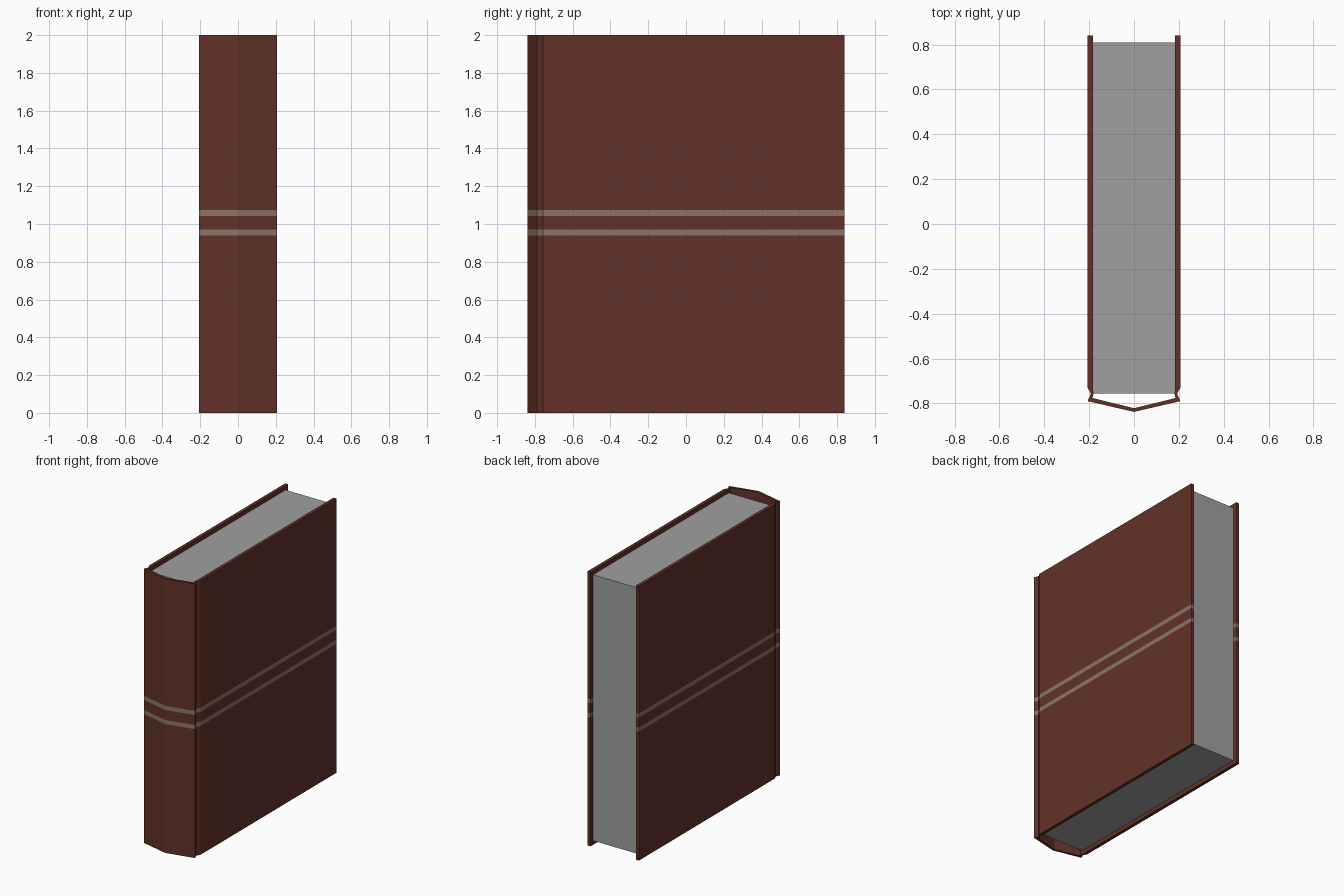
import bpy, bmesh

if "Cube" in bpy.data.objects:
    bpy.data.objects.remove(bpy.data.objects["Cube"])


def material(name, rgb):
    m = bpy.data.materials.new(name)
    m.diffuse_color = (*rgb, 1)
    m.use_nodes = True
    m.node_tree.nodes["Principled BSDF"].inputs["Base Color"].default_value = m.diffuse_color
    return m


brown = material("brown_leather", (0.122, 0.031, 0.021))
band = material("pale_band", (0.26, 0.178, 0.146))
paper = material("grey_paper", (0.35, 0.35, 0.35))


def finish(bm, name, mats):
    bmesh.ops.recalc_face_normals(bm, faces=bm.faces)
    me = bpy.data.meshes.new(name)
    bm.to_mesh(me)
    bm.free()
    ob = bpy.data.objects.new(name, me)
    bpy.context.collection.objects.link(ob)
    for m in mats:
        me.materials.append(m)
    return ob


# Cover: one U-shaped profile with hinge grooves and a pointed spine
outer = [(0.207, 0.84), (0.207, -0.73), (0.192, -0.757), (0.207, -0.79)]
inner = [(0.183, -0.73), (0.181, -0.757), (0.185, -0.776)]
profile = (outer + [(0, -0.838)] + [(-x, y) for x, y in reversed(outer)]
           + [(-0.183, 0.84)] + [(-x, y) for x, y in inner] + [(0, -0.822)]
           + list(reversed(inner)) + [(0.183, 0.84)])
bm = bmesh.new()
face = bm.faces.new([bm.verts.new((x, y, 0)) for x, y in profile])
ext = bmesh.ops.extrude_face_region(bm, geom=[face])
top = [v for v in ext["geom"] if isinstance(v, bmesh.types.BMVert)]
bmesh.ops.translate(bm, verts=top, vec=(0, 0, 2))

# Two painted bands cut around the cover
bands = [(0.94, 0.97), (1.043, 1.073)]
for z in [z for pair in bands for z in pair]:
    bmesh.ops.bisect_plane(bm, geom=bm.verts[:] + bm.edges[:] + bm.faces[:],
                           plane_co=(0, 0, z), plane_no=(0, 0, 1))
for f in bm.faces:
    z = f.calc_center_median().z
    if abs(f.normal.z) < 0.5 and any(a < z < b for a, b in bands):
        f.material_index = 1
bmesh.ops.triangulate(bm, faces=[f for f in bm.faces if len(f.verts) > 4])
finish(bm, "cover", [brown, band])

# Page block, recessed inside the cover
bm = bmesh.new()
bmesh.ops.create_cube(bm, size=1)
bmesh.ops.scale(bm, vec=(0.366, 1.565, 1.94), verts=bm.verts)
bmesh.ops.translate(bm, vec=(0, 0.0275, 1), verts=bm.verts)
finish(bm, "pages", [paper])
